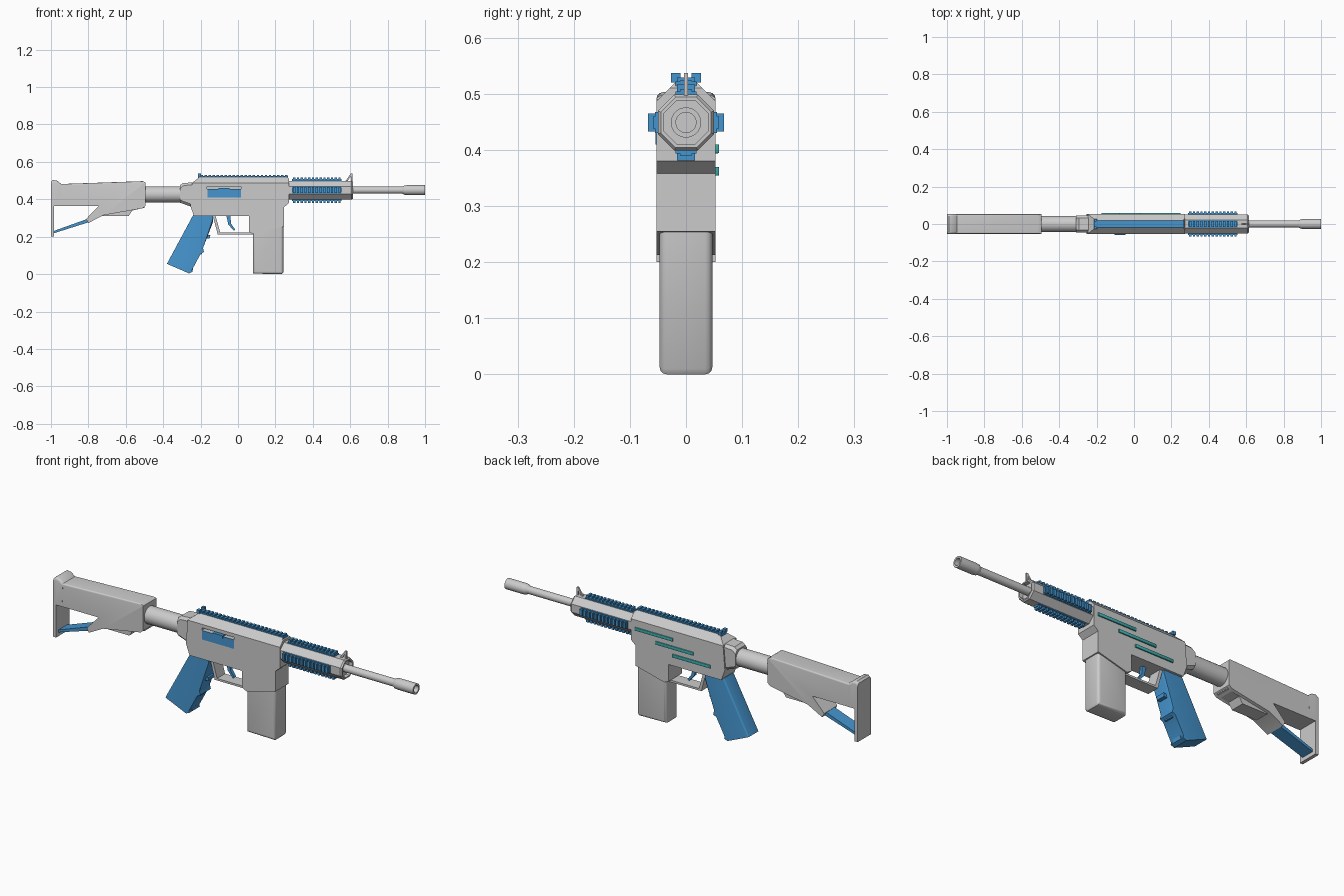
import bpy, bmesh, math
from mathutils import Vector, Matrix

if "Cube" in bpy.data.objects:
    bpy.data.objects.remove(bpy.data.objects["Cube"])


def material(name, col):
    m = bpy.data.materials.new(name)
    m.diffuse_color = col
    m.use_nodes = True
    m.node_tree.nodes["Principled BSDF"].inputs["Base Color"].default_value = m.diffuse_color
    return m


BLUE = material("blue", (0.06, 0.30, 0.62, 1))
TEAL = material("teal", (0.05, 0.42, 0.42, 1))


def finish(name, bm, mat=None, smooth=False):
    bmesh.ops.recalc_face_normals(bm, faces=bm.faces[:])
    me = bpy.data.meshes.new(name)
    bm.to_mesh(me)
    bm.free()
    ob = bpy.data.objects.new(name, me)
    bpy.context.collection.objects.link(ob)
    if mat:
        me.materials.append(mat)
    if smooth:
        bpy.ops.object.select_all(action='DESELECT')
        ob.select_set(True)
        bpy.context.view_layer.objects.active = ob
        bpy.ops.object.shade_smooth_by_angle(angle=math.radians(35))
    return ob


def prism(name, pts, hw, mat=None, r=0, seg=3, test=None, cuts=()):
    """Side profile (x, z) extruded across y, with optional rounded edges and planar chamfers."""
    bm = bmesh.new()
    f = bm.faces.new([bm.verts.new((x, -hw, z)) for x, z in pts])
    g = bmesh.ops.extrude_face_region(bm, geom=[f])
    for v in g['geom']:
        if isinstance(v, bmesh.types.BMVert):
            v.co.y = hw
    bmesh.ops.recalc_face_normals(bm, faces=bm.faces[:])
    for co, no in cuts:
        res = bmesh.ops.bisect_plane(bm, geom=bm.verts[:] + bm.edges[:] + bm.faces[:],
                                     plane_co=co, plane_no=no, clear_outer=True)
        bmesh.ops.edgeloop_fill(bm, edges=[e for e in res['geom_cut']
                                           if isinstance(e, bmesh.types.BMEdge)])
    if r:
        edges = [e for e in bm.edges if test is None or test(*[v.co for v in e.verts])]
        bmesh.ops.bevel(bm, geom=edges, offset=r, segments=seg, profile=0.5,
                        affect='EDGES', clamp_overlap=True)
    return finish(name, bm, mat, smooth=r > 0)


def add_box(bm, x0, x1, y0, y1, z0, z1, rot=None):
    m = Matrix.Translation(((x0 + x1) / 2, (y0 + y1) / 2, (z0 + z1) / 2)) @ \
        Matrix.Diagonal((x1 - x0, y1 - y0, z1 - z0, 1))
    bmesh.ops.create_cube(bm, size=1, matrix=(rot or Matrix()) @ m)


def box(name, *dims, mat=None):
    bm = bmesh.new()
    add_box(bm, *dims)
    return finish(name, bm, mat)


def lathe(name, prof, zc, n=24, mat=None, smooth=True):
    """Rings of (x, radius) around an x-axis at height zc, capped at both ends."""
    bm = bmesh.new()
    rings = []
    for x, r in prof:
        angs = [2 * math.pi * (i + 0.5) / n for i in range(n)]
        rings.append([bm.verts.new((x, r * math.cos(a), zc + r * math.sin(a))) for a in angs])
    for a, b in zip(rings, rings[1:]):
        for i in range(n):
            j = (i + 1) % n
            bm.faces.new((a[i], a[j], b[j], b[i]))
    bm.faces.new(rings[0])
    bm.faces.new(rings[-1])
    return finish(name, bm, mat, smooth)


def rail(name, x0, x1, n, dist, zc, ang, h=0.009):
    """Toothed accessory rail, set off from the axis (height zc) and turned about x."""
    rot = Matrix.Translation((0, 0, zc)) @ Matrix.Rotation(ang, 4, 'X')
    bm = bmesh.new()
    add_box(bm, x0, x1, -0.019, 0.019, dist - 0.006, dist + h * 0.55, rot)
    add_box(bm, x0, x1, -0.011, 0.011, dist, dist + h, rot)
    pitch = (x1 - x0) / n
    for i in range(n):
        x = x0 + (i + 0.2) * pitch
        add_box(bm, x, x + pitch * 0.6, -0.016, 0.016, dist + h * 0.5, dist + h * 2, rot)
    return finish(name, bm, BLUE)


# Barrel and hollow muzzle
AXIS = 0.449
lathe("barrel", [(0.5, 0.019), (0.9, 0.019)], AXIS)
lathe("muzzle", [(0.88, 0.019), (0.89, 0.025), (0.905, 0.027), (1.0, 0.027),
                 (1.0, 0.018), (0.91, 0.018)], AXIS)

# Octagonal handguard with recessed front
K = 1 / math.cos(math.pi / 8)
lathe("handguard", [(0.26, 0.05 * K), (0.608, 0.05 * K), (0.615, 0.045 * K),
                    (0.615, 0.039 * K), (0.595, 0.039 * K)], AXIS, 8, smooth=False)
for side, k in (("top", 0), ("left", 1), ("bottom", 2), ("right", 3)):
    rail("handguard_rail_" + side, 0.29, 0.553, 13, 0.05, AXIS, -k * math.pi / 2)

# Receiver with magazine well, chamfered along the top
receiver = prism("receiver", [
    (-0.245, 0.488), (-0.205, 0.52), (0.262, 0.52), (0.272, 0.51), (0.272, 0.38), (0.247, 0.358),
    (0.247, 0.255), (0.085, 0.213), (0.06, 0.225), (0.06, 0.31), (-0.235, 0.31), (-0.255, 0.365)],
    0.053, cuts=[(Vector((0, s * 0.053, 0.486)), Vector((0, s, 1))) for s in (-1, 1)])
slot = box("slot_cutter", -0.165, 0.015, -0.08, -0.03, 0.456, 0.468)
slot.hide_render = True
slot.hide_viewport = True
cut = receiver.modifiers.new("slot", 'BOOLEAN')
cut.operation = 'DIFFERENCE'
cut.solver = 'EXACT'
cut.object = slot
prism("receiver_neck", [(-0.31, 0.475), (-0.295, 0.487), (-0.24, 0.49), (-0.24, 0.36),
                        (-0.255, 0.362), (-0.31, 0.382)], 0.046, r=0.013, seg=1,
      test=lambda a, b: abs(a.y - b.y) < 1e-4 and abs(a.x - b.x) > 0.01)
box("ejection_cover", -0.163, 0.015, -0.0545, -0.045, 0.41, 0.456, mat=BLUE)
box("bolt_lug", -0.103, -0.045, -0.058, -0.035, 0.447, 0.461, mat=BLUE)

# Top rail and sights
rail("receiver_rail", -0.205, 0.268, 22, 0.519, 0, 0, 0.005)
bm = bmesh.new()
add_box(bm, -0.214, -0.198, -0.02, 0.02, 0.505, 0.525)
for s in (-1, 1):
    add_box(bm, -0.214, -0.198, *sorted((s * 0.01, s * 0.027)), 0.52, 0.537)
finish("rear_sight", bm, BLUE)
prism("front_sight", [(0.573, 0.495), (0.602, 0.537), (0.611, 0.537), (0.611, 0.495),
                      (0.603, 0.495), (0.603, 0.522), (0.584, 0.495)], 0.004)

# Teal strips on the far side
for i, (x, z) in enumerate(((0.035, 0.442), (-0.08, 0.402), (-0.175, 0.362))):
    prism("side_strip_%d" % (i + 1), [(x, z - 0.008), (x + 0.213, z - 0.008),
          (x + 0.213, z + 0.008), (x, z + 0.008)], 0.0295, TEAL, r=0.002, seg=2
          ).location.y = 0.0295

# Magazine
prism("magazine", [(0.08, 0.26), (0.08, 0.003), (0.235, 0.0), (0.242, 0.01), (0.242, 0.28)],
      0.047, r=0.013, seg=3,
      test=lambda a, b: abs(a.y - b.y) < 1e-4 and min(a.z, b.z) < 0.05)

# Trigger and guard
prism("trigger_guard", [(-0.135, 0.312), (-0.108, 0.212), (0.09, 0.212), (0.09, 0.222),
                        (-0.095, 0.222), (-0.12, 0.312)], 0.032)
prism("trigger", [(-0.062, 0.312), (-0.052, 0.265), (-0.022, 0.232), (-0.015, 0.238),
                  (-0.037, 0.27), (-0.041, 0.312)], 0.008, BLUE)

# Pistol grip with finger ridges
prism("grip", [(-0.24, 0.315), (-0.135, 0.315), (-0.135, 0.275), (-0.187, 0.14),
               (-0.182, 0.118), (-0.2, 0.108), (-0.246, 0.022), (-0.243, 0.012), (-0.262, 0.004),
               (-0.38, 0.055)], 0.042, BLUE, r=0.017, seg=3,
      test=lambda a, b: abs(a.y - b.y) < 1e-4 and max(a.z, b.z) - min(a.z, b.z) > 0.06
      and max(a.z, b.z) > 0.1)
for i, (x, z) in enumerate(((-0.152, 0.2), (-0.196, 0.113), (-0.245, 0.02))):
    prism("grip_ridge_%d" % (i + 1), [(x - 0.02, z + 0.006), (x + 0.004, z + 0.01),
                                      (x + 0.002, z - 0.008), (x - 0.02, z - 0.01)], 0.024, BLUE)

# Buffer tube
lathe("buffer_tube", [(-0.56, 0.044), (-0.3, 0.044)], 0.426)

# Stock: body, butt plate, keel and strut
prism("stock_body", [(-0.985, 0.485), (-0.94, 0.482), (-0.51, 0.497), (-0.495, 0.49),
                     (-0.495, 0.365), (-0.51, 0.352), (-0.72, 0.315), (-0.8, 0.273),
                     (-0.812, 0.295), (-0.745, 0.365), (-0.985, 0.365)], 0.0525, r=0.034, seg=5,
      test=lambda a, b: abs(a.y - b.y) < 1e-4 and min(a.z, b.z) > 0.47 and abs(a.x - b.x) > 0.02)
prism("butt_plate", [(-1, 0.2), (-1, 0.495), (-0.99, 0.503), (-0.968, 0.5), (-0.945, 0.482),
                     (-0.95, 0.365), (-0.983, 0.365), (-0.983, 0.2)], 0.053, r=0.012, seg=3,
      test=lambda a, b: abs(a.y - b.y) < 1e-4 and min(a.z, b.z) > 0.47)
prism("stock_keel", [(-0.76, 0.33), (-0.72, 0.31), (-0.585, 0.31), (-0.565, 0.34),
                     (-0.5, 0.355), (-0.5, 0.375), (-0.7, 0.37)], 0.036)
prism("stock_strut", [(-0.99, 0.217), (-0.99, 0.229), (-0.8, 0.297), (-0.79, 0.28)], 0.034, BLUE)
